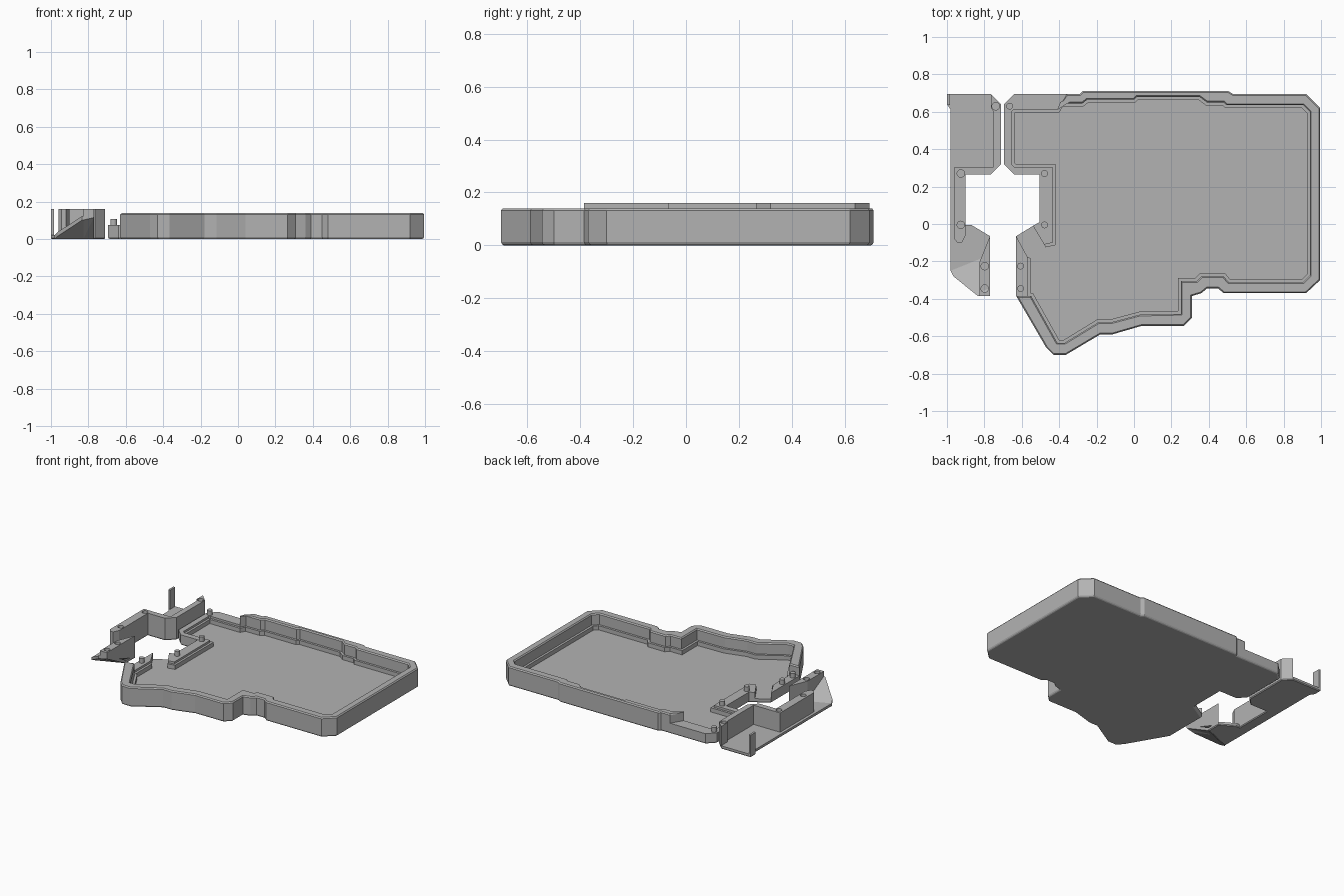
import bpy, bmesh
from mathutils import Vector

cube = bpy.data.objects.get("Cube")
if cube:
    bpy.data.objects.remove(cube, do_unlink=True)

grey = bpy.data.materials.new("plain_grey")
grey.use_nodes = True
COLOUR = (0.45, 0.45, 0.45, 1)
grey.diffuse_color = COLOUR
grey.node_tree.nodes["Principled BSDF"].inputs["Base Color"].default_value = COLOUR


def inset(loop, d):
    """Mitred inset of a closed outline, keeping point order."""
    pts = [Vector(p) for p in loop]
    n = len(pts)
    area = sum(pts[i].x * pts[(i + 1) % n].y - pts[(i + 1) % n].x * pts[i].y for i in range(n))
    side = 1 if area > 0 else -1
    out = []
    for i, p in enumerate(pts):
        a = (p - pts[i - 1]).normalized()
        b = (pts[(i + 1) % n] - p).normalized()
        na, nb = Vector((-a.y, a.x)) * side, Vector((-b.y, b.x)) * side
        out.append(p + (na + nb) * d / max(1 + na.dot(nb), 0.5))
    return out


def prism(name, loop, levels):
    """Stack an outline through (height, inset) levels; height may be a function."""
    bm = bmesh.new()
    rings = []
    for z, d in levels:
        height = z if callable(z) else (lambda x, y, z=z: z)
        rings.append([bm.verts.new((p.x, p.y, height(*q)))
                      for p, q in zip(inset(loop, d), loop)])
    n = len(loop)
    for low, high in zip(rings, rings[1:]):
        for i in range(n):
            j = (i + 1) % n
            bm.faces.new((low[i], low[j], high[j], high[i]))
    bm.faces.new(rings[0][::-1])
    bm.faces.new(rings[-1])
    bmesh.ops.recalc_face_normals(bm, faces=bm.faces)
    mesh = bpy.data.meshes.new(name)
    bm.to_mesh(mesh)
    bm.free()
    obj = bpy.data.objects.new(name, mesh)
    bpy.context.collection.objects.link(obj)
    mesh.materials.append(grey)
    return obj


def cylinder(name, x, y, z0, z1, r):
    bpy.ops.mesh.primitive_cylinder_add(vertices=24, radius=r, depth=z1 - z0,
                                        location=(x, y, (z0 + z1) / 2))
    obj = bpy.context.object
    obj.name = name
    obj.data.materials.append(grey)
    bpy.ops.object.shade_smooth_by_angle()
    return obj


# Tray outlines, clockwise from the cable gap
outer_low = [(-.54, -.01), (-.505, .01), (-.505, .265), (-.64, .265), (-.695, .32),
             (-.695, .64), (-.64, .695), (-.36, .695)]
outer_tall = [(-.36, .695), (-.29, .695), (-.275, .71), (.505, .71), (.53, .695),
              (.92, .695), (.995, .62), (.995, -.3), (.92, -.37), (.48, -.37),
              (.45, -.345), (.39, -.345), (.36, -.37), (.31, -.385), (.31, -.5),
              (.265, -.545), (.04, -.545), (-.115, -.59), (-.18, -.59),
              (-.365, -.7), (-.43, -.7), (-.47, -.66), (-.63, -.385)]
outer_thumb = [(-.63, -.385), (-.63, -.065)]
inner_low = [(-.48, -.11), (-.435, -.1), (-.435, .305), (-.64, .305), (-.655, .32),
             (-.655, .6), (-.645, .61), (-.41, .61)]
inner_tall = [(-.41, .61), (-.39, .645), (-.275, .645), (-.25, .665), (0, .665),
              (.015, .68), (.35, .68), (.39, .65), (.48, .65), (.495, .635),
              (.905, .635), (.94, .6), (.94, -.275), (.905, -.31), (.505, -.31),
              (.48, -.28), (.36, -.28), (.335, -.305), (.25, -.305), (.25, -.48),
              (.03, -.485), (-.12, -.525), (-.19, -.525), (-.37, -.635),
              (-.41, -.635), (-.55, -.385)]
inner_thumb = [(-.57, -.385), (-.57, -.175)]

# Tray floor with a softened lower edge
FLOOR, LOW, TALL = .03, .075, .14
prism("tray_floor", outer_low[:-1] + outer_tall + outer_thumb[1:],
      [(0, .01), (.004, .004), (.012, 0), (FLOOR, 0)])

# Tray walls: full height around the case, low where the cover sits
tall_levels = [(FLOOR, 0), (TALL - .008, 0), (TALL, .007)]
low_levels = [(FLOOR, 0), (LOW, 0)]
prism("tall_wall", outer_tall + inner_thumb[:1] + inner_tall[::-1], tall_levels)
prism("low_side_wall", outer_low + inner_low[::-1], low_levels)
prism("low_thumb_wall", outer_thumb + inner_thumb[::-1], low_levels)

# Support ledge inside the walls
rim = inner_low[:-1] + inner_tall + inner_thumb
prism("support_ledge", rim + [tuple(p) for p in inset(rim, .016)][::-1],
      [(FLOOR, 0), (.06, 0)])

# Locating pegs on the low walls
pegs = [(-.665, .63), (-.478, .27), (-.478, -.005), (-.606, -.225), (-.606, -.345)]
for x, y in pegs:
    cylinder("locating_peg", x, y, LOW - .01, .108, .018)


# Side cover, upside down beside the tray
def slope(x, y):
    return max(0, .015 + .23 * (x + .965) - .524 * (y + .28))


def slope_top(x, y):
    return slope(x, y) + .022


crease = [(-.77, -.165), (-.98, -.25)]
prism("cover_plate", crease + [(-.98, .61), (-1, .64), (-1, .695), (-.765, .695),
      (-.71, .64), (-.71, .32), (-.765, .265), (-.9, .265), (-.9, -.005),
      (-.87, -.005), (-.77, -.065)], [(0, .005), (.006, 0), (.022, 0)])
prism("cover_sloped_front", crease + [(-.965, -.28), (-.835, -.385), (-.77, -.385)],
      [(slope, 0), (slope_top, 0)])

COVER = .16
cover_wall = prism("cover_wall", [(-.765, .695), (-.71, .64), (-.71, .32),
      (-.765, .265), (-.9, .265), (-.9, -.06), (-.92, -.1), (-.945, -.1),
      (-.96, -.08), (-.96, .305), (-.75, .305), (-.75, .6), (-.765, .62)],
      [(.01, 0), (COVER, 0)])
thumb_block = prism("cover_thumb_block", [(-.77, -.065), (-.825, -.2),
      (-.825, -.385), (-.77, -.385)], [(slope, 0), (COVER, 0)])
prism("cover_post", [(-1, .64), (-.985, .635), (-.985, .695), (-1, .695)],
      [(.01, 0), (COVER, 0)])

# Sockets in the cover, mirrored from the pegs
for i, (x, y) in enumerate(pegs):
    cutter = cylinder("socket_cutter", -1.404 - x, y, COVER - .045, COVER + .02, .02)
    cutter.hide_render = True
    target = cover_wall if i < 3 else thumb_block
    mod = target.modifiers.new("socket", 'BOOLEAN')
    mod.operation = 'DIFFERENCE'
    mod.object = cutter
    bpy.context.view_layer.objects.active = target
    bpy.ops.object.modifier_apply(modifier=mod.name)
    bpy.data.objects.remove(cutter, do_unlink=True)
